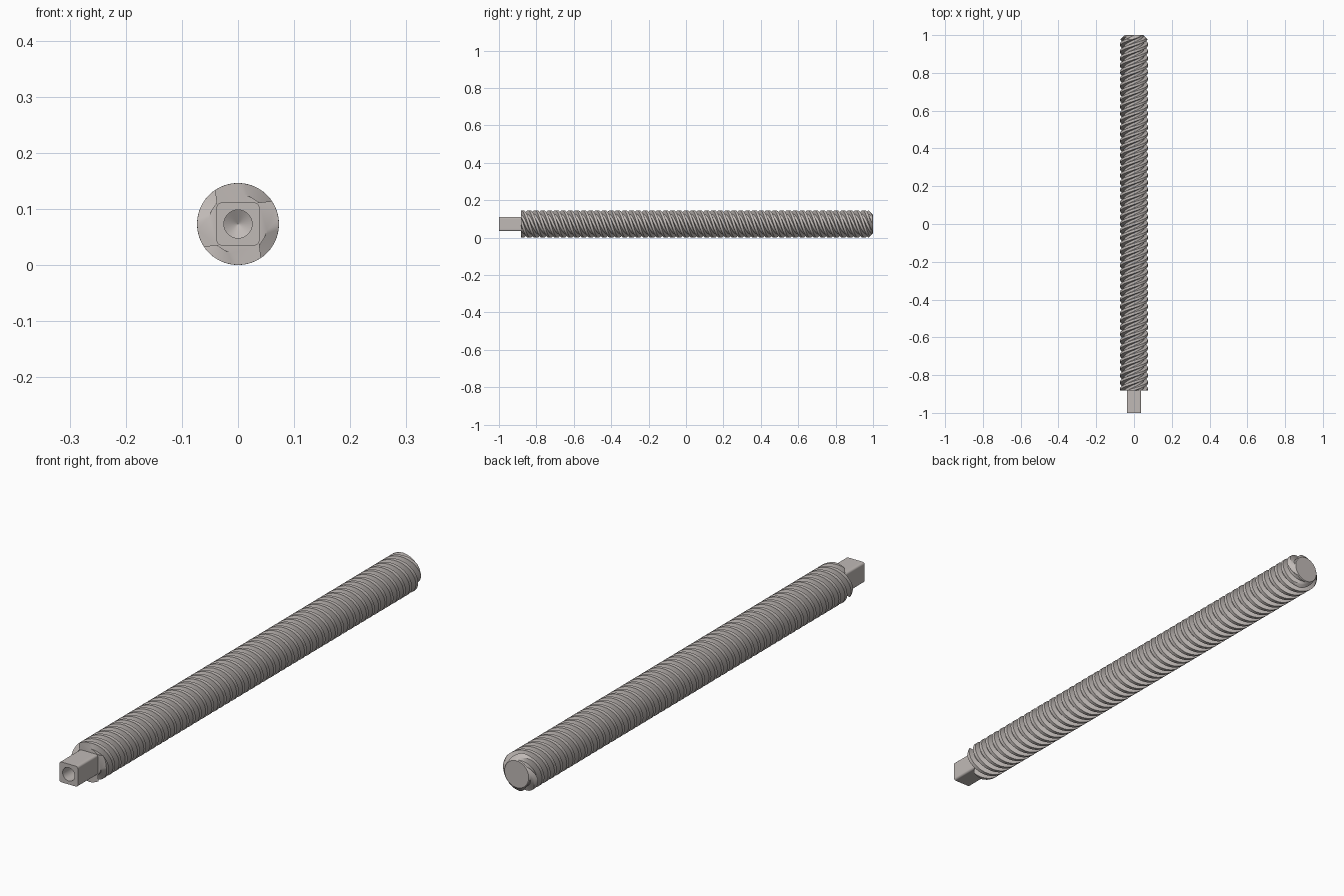
import bpy, bmesh
from math import sin, cos, pi, radians, atan2

cube = bpy.data.objects.get("Cube")
if cube:
    bpy.data.objects.remove(cube, do_unlink=True)

R, ROOT = 0.073, 0.053          # crest and root radius
AXIS_Z = R
STARTS, LEAD = 4, 0.146         # four parallel right-hand threads
Y0, Y1 = -0.882, 1.0            # threaded length
CHAMFER = 0.023

steel = bpy.data.materials.new("warm_grey_steel")
steel.use_nodes = True
colour = (0.53, 0.49, 0.47, 1)
steel.diffuse_color = colour
steel.node_tree.nodes["Principled BSDF"].inputs["Base Color"].default_value = colour


def loft(name, rings):
    """Skin a list of (y, [(x, z), ...]) rings and cap both ends."""
    bm = bmesh.new()
    loops = [[bm.verts.new((x, y, AXIS_Z + z)) for x, z in pts] for y, pts in rings]
    for a, b in zip(loops, loops[1:]):
        n = len(a)
        for i in range(n):
            j = (i + 1) % n
            bm.faces.new((a[i], a[j], b[j], b[i]))
    bm.faces.new(loops[0])
    bm.faces.new(loops[-1][::-1])
    bmesh.ops.recalc_face_normals(bm, faces=bm.faces)
    mesh = bpy.data.meshes.new(name)
    bm.to_mesh(mesh)
    bm.free()
    mesh.materials.append(steel)
    mesh.shade_smooth()
    mesh.set_sharp_from_angle(angle=radians(30))
    obj = bpy.data.objects.new(name, mesh)
    bpy.context.collection.objects.link(obj)
    return obj


# Threaded rod: a trapezoidal four-groove section, twisted along the axis
section = []
for k in range(STARTS):
    centre = 90 * k - 28
    section += [(centre + a, ROOT) for a in (-16, -8, 0, 8, 16)]
    section += [(centre + a, R) for a in (28, 36, 45, 54, 62)]


def thread_ring(y):
    turn = -2 * pi * (y - Y0) / LEAD
    limit = R - CHAMFER + (Y1 - y)      # end chamfer
    return y, [(min(r, limit) * cos(radians(a) + turn),
                min(r, limit) * sin(radians(a) + turn)) for a, r in section]


STEPS = 620
loft("threaded_rod", [thread_ring(Y0 + (Y1 - Y0) * i / STEPS) for i in range(STEPS + 1)])

# Square drive end with rounded corners and a blind centre hole
HALF, CORNER, HOLE = 0.038, 0.008, 0.025
flat = HALF - CORNER
square = []
for k in range(4):
    c, s = cos(k * pi / 2), sin(k * pi / 2)
    side = [(HALF, flat * t / 4) for t in range(-3, 4)]
    arc = [(flat + CORNER * cos(i * pi / 10), flat + CORNER * sin(i * pi / 10))
           for i in range(6)]
    square += [(x * c - z * s, x * s + z * c) for x, z in side + arc]


def circle(r):
    return [(r * cos(atan2(z, x)), r * sin(atan2(z, x))) for x, z in square]


loft("square_drive_end", [
    (Y0 + 0.01, square),
    (-1, square),
    (-1, circle(HOLE)),
    (-0.94, circle(HOLE)),
    (-0.925, circle(0.0005)),
])
